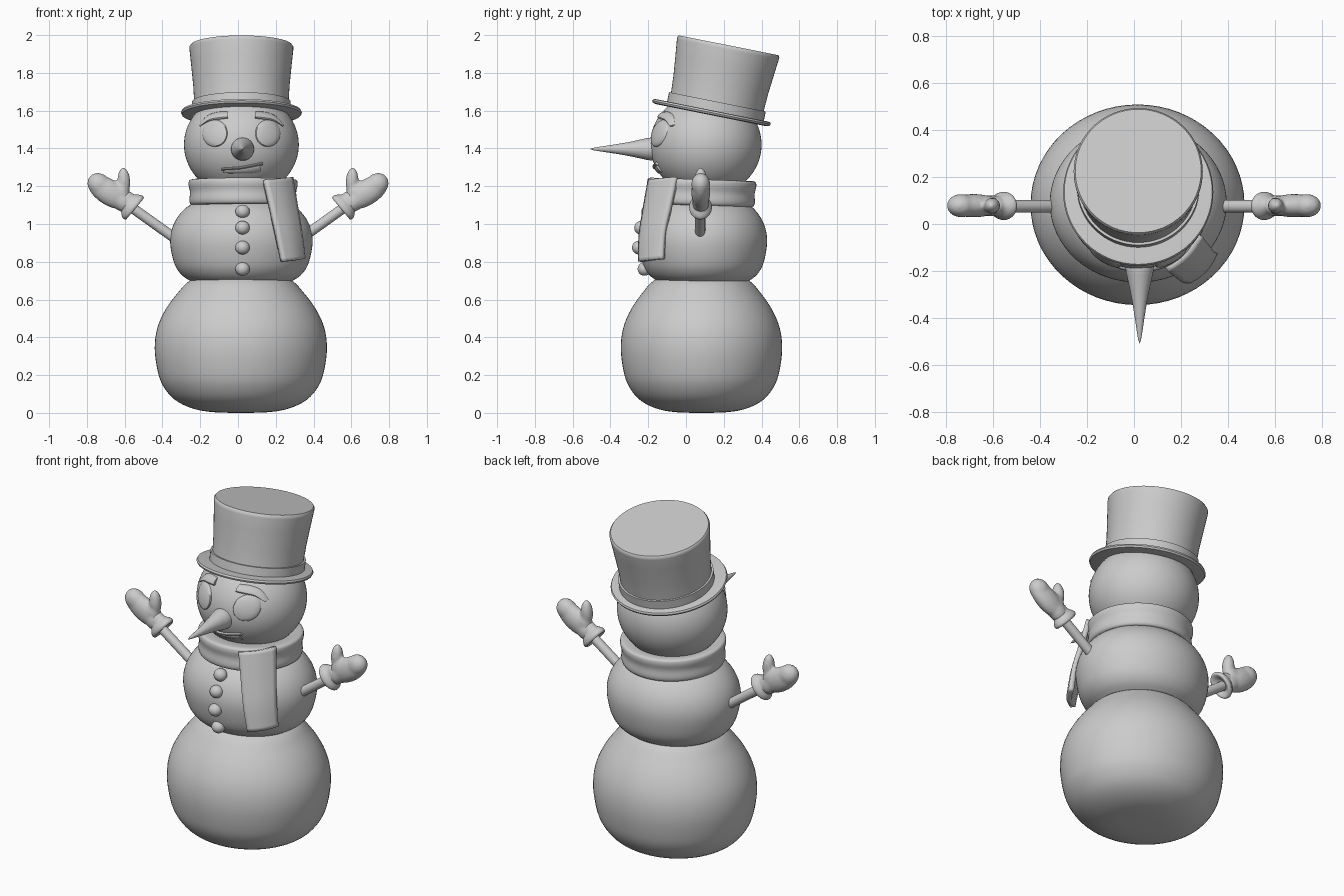
import bpy, bmesh
from math import sin, cos, pi, radians, sqrt
from mathutils import Matrix, Vector

if "Cube" in bpy.data.objects:
    bpy.data.objects.remove(bpy.data.objects["Cube"])


def finish(name, bm, loc=(0, 0, 0), rot=(0, 0, 0), scale=(1, 1, 1), angle=40):
    bmesh.ops.recalc_face_normals(bm, faces=bm.faces)
    me = bpy.data.meshes.new(name)
    bm.to_mesh(me)
    bm.free()
    ob = bpy.data.objects.new(name, me)
    bpy.context.collection.objects.link(ob)
    ob.location, ob.rotation_euler, ob.scale = loc, rot, scale
    bpy.ops.object.select_all(action='DESELECT')
    ob.select_set(True)
    bpy.context.view_layer.objects.active = ob
    bpy.ops.object.shade_smooth_by_angle(angle=radians(angle))
    return ob


def spline(pts, n=4):
    # Catmull-Rom refinement of a point list
    p = [Vector(q) for q in pts]
    out = []
    for i in range(len(p) - 1):
        a, b, c, d = p[max(i - 1, 0)], p[i], p[i + 1], p[min(i + 2, len(p) - 1)]
        for k in range(n):
            t = k / n
            out.append(0.5 * (2 * b + (c - a) * t + (2 * a - 5 * b + 4 * c - d) * t * t
                              + (3 * b - a - 3 * c + d) * t ** 3))
    return out + [p[-1]]


def lathe(name, profile, loc, rot=(0, 0, 0), scale=(1, 1, 1), seg=64, refine=4):
    bm = bmesh.new()
    rings = []
    for r, z in (spline(profile, refine) if refine > 1 else profile):
        r = max(r, 0.0005)
        rings.append([bm.verts.new((r * cos(2 * pi * i / seg), r * sin(2 * pi * i / seg), z))
                      for i in range(seg)])
    for a, b in zip(rings, rings[1:]):
        for i in range(seg):
            j = (i + 1) % seg
            bm.faces.new((a[i], a[j], b[j], b[i]))
    bm.faces.new(rings[0][::-1])
    bm.faces.new(rings[-1])
    return finish(name, bm, loc, rot, scale)


def ellipsoid(bm, c, r, ang=0):
    m = (Matrix.Translation(c) @ Matrix.Rotation(ang, 4, 'Y')
         @ Matrix.Diagonal((r[0], r[1], r[2], 1)))
    bmesh.ops.create_uvsphere(bm, u_segments=32, v_segments=20, radius=1, matrix=m)


HC, HR = Vector((.018, .105, 1.42)), Vector((.304, .295, .277))


def on_head(x, z, out=0.0):
    q = 1 - ((x - HC.x) / HR.x) ** 2 - ((z - HC.z) / HR.z) ** 2
    return Vector((x, HC.y - HR.y * sqrt(max(q, 0)) - out, z))


def head_tube(name, pts, flat=.6):
    # tapered strip lying on the head; points are x, z, radius
    bm = bmesh.new()
    path = spline(pts, 5)
    rings = []
    for i, (x, z, r) in enumerate(path):
        t = path[min(i + 1, len(path) - 1)] - path[max(i - 1, 0)]
        n = Vector((-t.y, t.x)).normalized()
        ring = []
        for k in range(12):
            a = 2 * pi * k / 12
            p = on_head(x + n.x * r * cos(a), z + n.y * r * cos(a), flat * .02 * sin(a))
            ring.append(bm.verts.new(p))
        rings.append(ring)
    for a, b in zip(rings, rings[1:]):
        for k in range(12):
            bm.faces.new((a[k], a[(k + 1) % 12], b[(k + 1) % 12], b[k]))
    bm.faces.new(rings[0])
    bm.faces.new(rings[-1][::-1])
    return finish(name, bm)


# three snowballs
lathe("lower_body", [(0, 0), (.15, .004), (.26, .025), (.35, .07), (.41, .14), (.44, .22),
                     (.456, .34), (.442, .45), (.397, .55), (.33, .64), (.27, .7), (.15, .76),
                     (0, .78)], (.015, .082, 0), scale=(1, .937, 1))
MID = [(0, .64), (.17, .655), (.272, .7), (.325, .74), (.358, .8), (.377, .9), (.366, .98),
       (.328, 1.05), (.265, 1.105), (.15, 1.15), (0, 1.17)]
lathe("middle_body", MID, (.018, .09, 0), scale=(1, .9, 1))
bm = bmesh.new()
bmesh.ops.create_uvsphere(bm, u_segments=64, v_segments=40, radius=1)
finish("head", bm, HC, scale=HR)

# hat: brim, crown and band, tipped back
tilt = (radians(-11.3), 0, 0)
lathe("hat_brim", [(0, -.014), (.3, -.014), (.315, -.01), (.32, 0), (.315, .01), (.3, .012),
                   (0, .012)], (.018, .135, 1.59), tilt, refine=1)
lathe("hat_crown", [(.25, 0), (.25, .06), (.255, .15), (.267, .27), (.275, .345), (.275, .358),
                    (.268, .367), (0, .367)], (.018, .154, 1.586), tilt, refine=1)
lathe("hat_band", [(.2, 0), (.261, 0), (.261, .062), (.2, .062)], (.018, .154, 1.586), tilt,
      refine=1)

# carrot nose
lathe("nose", [(0, -.05), (.056, -.04), (.059, 0), (.052, .035), (.036, .11), (.021, .2),
               (.008, .285), (0, .312)], (.024, -.197, 1.397), (radians(90), 0, 0), seg=32)

# eyes and brows
for side, s in (("left", -1), ("right", 1)):
    ex, ez = .018 + s * .14, 1.48
    bm = bmesh.new()
    top = bm.verts.new(on_head(ex, ez, .014))
    prev = None
    for f, o in ((.35, .014), (.7, .013), (.93, .01), (1, .004), (1.01, -.012)):
        ring = [bm.verts.new(on_head(ex + .066 * f * cos(2 * pi * k / 40),
                                     ez + .071 * f * sin(2 * pi * k / 40), o))
                for k in range(40)]
        for k in range(40):
            j = (k + 1) % 40
            bm.faces.new((prev[k], prev[j], ring[j], ring[k]) if prev
                         else (top, ring[k], ring[j]))
        prev = ring
    finish("eye_" + side, bm)
    head_tube("brow_" + side, [(.018 + s * x, z, r) for x, z, r in
                               ((.222, 1.52, .005), (.177, 1.558, .015),
                                (.124, 1.573, .02), (.073, 1.577, .018))], 1.0)

# crooked mouth
head_tube("mouth", [(-.08, 1.278, .008), (-.01, 1.281, .014), (.06, 1.287, .02),
                    (.118, 1.297, .022)], .5)
head_tube("upper_lip", [(-.088, 1.29, .007), (0, 1.295, .008), (.06, 1.305, .008),
                        (.13, 1.32, .008)], .8)

# coat buttons
bm = bmesh.new()
for y, z in ((-.2, 1.066), (-.238, .98), (-.25, .875), (-.22, .762)):
    ellipsoid(bm, (.024, y, z), (.038, .036, .036))
finish("buttons", bm)

# scarf ring and hanging tail
lathe("scarf_ring", [(.18, -.06), (.262, -.07), (.284, -.05), (.281, 0), (.289, .045),
                     (.272, .068), (.18, .06)], (.027, .082, 1.168), (radians(-2), 0, 0))
rows = spline([(.14, -.195, .285, -.05, 1.24), (.172, -.22, .308, -.08, 1.1),
               (.205, -.243, .333, -.113, .95), (.235, -.247, .35, -.122, .808)], 5)
bm = bmesh.new()
grid = []
for x0, y0, x1, y1, z in rows:
    line = []
    for k in range(9):
        t = k / 8
        b = .012 * sin(pi * t)
        line.append(bm.verts.new((x0 + (x1 - x0) * t + b, y0 + (y1 - y0) * t - b,
                                  z + .015 * (t - .5))))
    grid.append(line)
for a, b in zip(grid, grid[1:]):
    for k in range(8):
        bm.faces.new((a[k], b[k], b[k + 1], a[k + 1]))
tail = finish("scarf_tail", bm)
sol = tail.modifiers.new("thickness", 'SOLIDIFY')
sol.thickness, sol.offset = .03, -.4

# arms with cuffs and mittens
for side, s in (("left", -1), ("right", 1)):
    lathe("arm_" + side, [(.027, 0), (.027, .34)], (s * .335, .075, .925),
          (0, s * radians(54.5), 0), seg=20, refine=1)
    lathe("cuff_" + side, [(.028, .0), (.066, -.022), (.079, -.012), (.074, .006), (.056, .03),
                           (.05, .06), (.02, .075)], (s * .562, .077, 1.094),
          (0, s * radians(50), 0), (1, .76, 1), seg=32)
    bm = bmesh.new()
    for x, z, r, a in ((.683, 1.168, (.068, .05, .13), 57), (.736, 1.21, (.058, .05, .064), 50),
                       (.612, 1.12, (.052, .046, .07), 50), (.622, 1.165, (.048, .042, .055), 10),
                       (.604, 1.225, (.034, .034, .074), 3)):
        ellipsoid(bm, (s * x, .078, z), r, s * radians(a))
    hand = finish("mitten_" + side, bm)
    rem = hand.modifiers.new("blend", 'REMESH')
    rem.mode, rem.voxel_size, rem.use_smooth_shade = 'VOXEL', .009, True
    sm = hand.modifiers.new("soften", 'SMOOTH')
    sm.factor, sm.iterations = .5, 6
